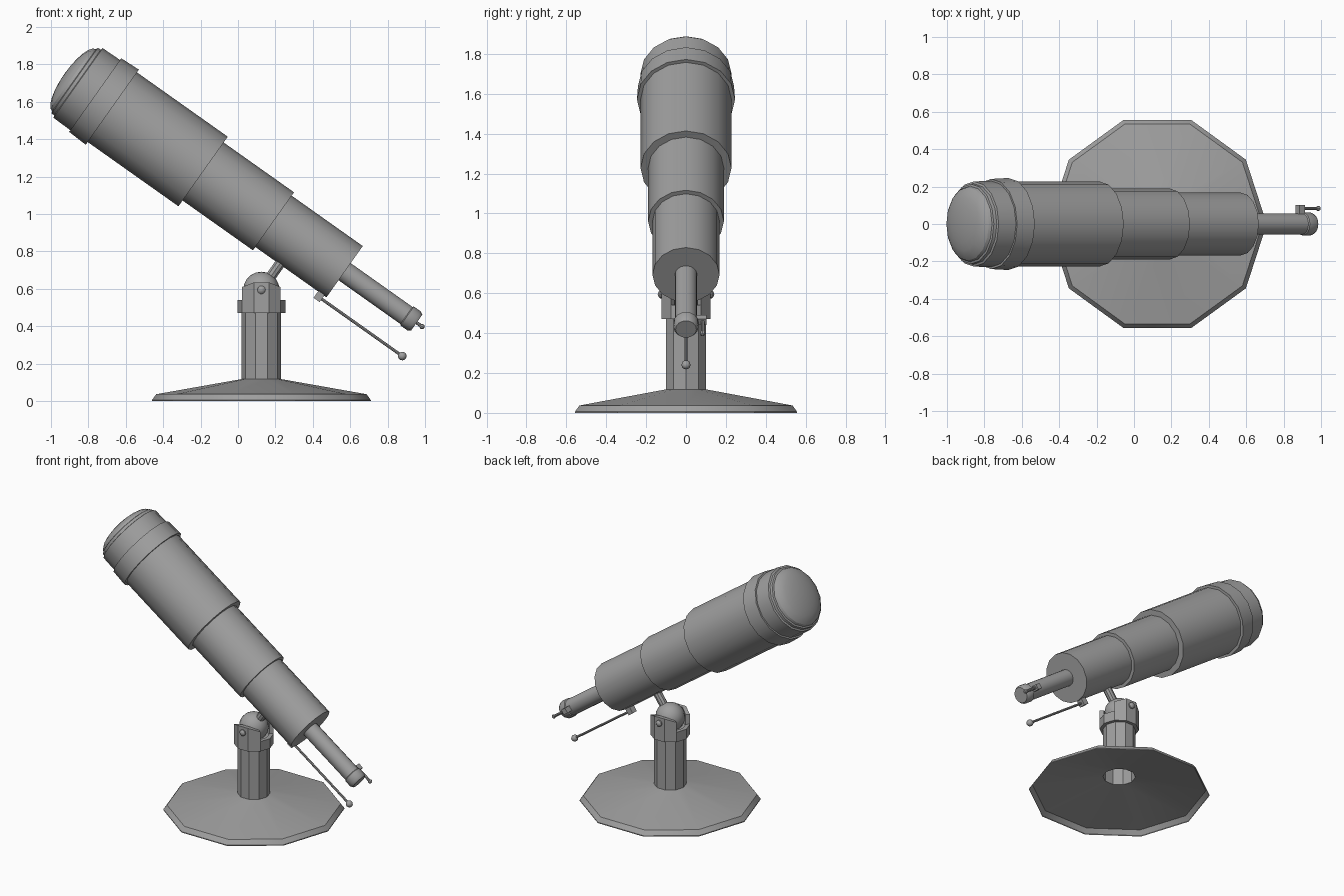
import bpy, bmesh
from math import sin, cos, pi, radians
from mathutils import Matrix, Vector

cube = bpy.data.objects.get("Cube")
if cube:
    bpy.data.objects.remove(cube, do_unlink=True)

grey = bpy.data.materials.new("plain grey")
grey.use_nodes = True
grey.diffuse_color = (0.35, 0.35, 0.35, 1)
grey.node_tree.nodes["Principled BSDF"].inputs["Base Color"].default_value = grey.diffuse_color

STAND_X = 0.125
BALL_Z = 0.595


def finish(name, bm, matrix):
    bm.transform(matrix)
    mesh = bpy.data.meshes.new(name)
    bm.to_mesh(mesh)
    bm.free()
    mesh.materials.append(grey)
    obj = bpy.data.objects.new(name, mesh)
    bpy.context.collection.objects.link(obj)
    bpy.ops.object.select_all(action="DESELECT")
    obj.select_set(True)
    bpy.context.view_layer.objects.active = obj
    bpy.ops.object.shade_smooth_by_angle(angle=radians(30))
    return obj


def lathe(name, profile, sides, matrix, first=0, steps=None, ring=False, solid=True):
    """Turn (radius, height) points about z; ring closes the profile, steps makes a partial turn."""
    bm = bmesh.new()
    partial = steps is not None
    angles = [2 * pi * (first + i) / sides for i in range(steps + 1 if partial else sides)]
    cols = [[bm.verts.new((r * cos(a), r * sin(a), h)) for r, h in profile] for a in angles]
    n = len(profile)
    for i in range(steps if partial else sides):
        a, b = cols[i], cols[(i + 1) % len(cols)]
        for j in range(n if ring else n - 1):
            k = (j + 1) % n
            bm.faces.new((a[j], b[j], b[k], a[k]))
    if partial:
        bm.faces.new(cols[0])
        bm.faces.new(cols[-1][::-1])
    bmesh.ops.remove_doubles(bm, verts=bm.verts, dist=1e-5)
    if solid:
        bmesh.ops.recalc_face_normals(bm, faces=bm.faces)
    return finish(name, bm, matrix)


def block(name, centre, size, matrix):
    bm = bmesh.new()
    bmesh.ops.create_cube(bm, size=1)
    bm.transform(Matrix.Translation(centre) @ Matrix.Diagonal((*size, 1)))
    return finish(name, bm, matrix)


def ball(name, centre, radius, matrix, segments=16):
    bm = bmesh.new()
    bmesh.ops.create_uvsphere(bm, u_segments=segments, v_segments=segments // 2 + 2, radius=radius)
    return finish(name, bm, matrix @ Matrix.Translation(centre))


def rod(radius, low, high):
    return [(0, low), (radius, low), (radius, high), (0, high)]


# Frames: stand upright; tube with z along the sight line, x toward its underside
stand = Matrix.Translation((STAND_X, 0, 0))
tilt = radians(35.3)
along = Vector((-cos(tilt), 0, sin(tilt)))
under = Vector((-sin(tilt), 0, -cos(tilt)))
tube = Matrix((under, along.cross(under), along)).transposed().to_4x4()
tube.translation = (0.57, 0, 0.692)

# Hollow foot and pillar
lathe("base", [(0.585, 0), (0.585, 0.006), (0.562, 0.037), (0.105, 0.118)],
      10, stand, solid=False)
lathe("pillar", [(0.105, 0.118), (0.105, 0.53), (0, 0.53)], 10, stand, solid=False)

# Collar with two raised ears holding the ball
lathe("collar", [(0.128, 0.47), (0.128, 0.54), (0.1, 0.54), (0.1, 0.47)], 10, stand, ring=True)
for side, first, turn in (("back", 1, -1), ("front", 6, 1)):
    ear = lathe(side + "_ear", [(0.128, 0.54), (0.128, 0.635), (0.1, 0.635), (0.1, 0.54)],
                10, stand, first=first, steps=3, ring=True)
    for v in ear.data.vertices:
        if v.co.z > 0.6 and abs(v.co.x - STAND_X) > 0.06:
            v.co.z -= 0.025
    outward = Matrix.Translation((STAND_X, 0, BALL_Z)) @ Matrix.Rotation(turn * pi / 2, 4, "X")
    lathe(side + "_bolt", [(0, 0.1), (0.022, 0.1), (0.022, 0.13), (0.014, 0.138), (0, 0.142)],
          10, outward)
ball("pivot_ball", (0, 0, BALL_Z), 0.097, stand)

# Neck from the ball to the underside of the tube
neck = Matrix.Translation((STAND_X, 0, BALL_Z)) @ (-under).to_track_quat("Z", "Y").to_matrix().to_4x4()
lathe("neck", rod(0.029, 0.05, 0.24), 10, neck)

# Stepped main tube with collar and cap rim
lathe("main_tube", [(0, 0), (0.168, 0), (0.168, 0.466), (0.19, 0.466), (0.19, 0.927),
                    (0.228, 0.927), (0.228, 1.522), (0.246, 1.522), (0.241, 1.634),
                    (0.23, 1.634), (0.228, 1.746), (0.216, 1.75), (0.214, 1.768),
                    (0.203, 1.772), (0, 1.772)], 16, tube)

# Domed front lens
dome = [(0.203 * cos(i * pi / 12), 1.772 + 0.062 * sin(i * pi / 12)) for i in range(7)]
lathe("lens_dome", dome, 16, tube, solid=False)

# Eyepiece with thicker end ring
lathe("eyepiece", [(0, 0.02), (0.056, 0.02), (0.056, -0.405), (0.062, -0.41),
                   (0.062, -0.455), (0.052, -0.472), (0, -0.472)], 16, tube)

# Small focus lever on the back side of the eyepiece
block("focus_block", (0, -0.075, -0.39), (0.036, 0.055, 0.036), tube)
lever = tube @ Matrix.Translation((0, -0.083, 0))
lathe("focus_lever", rod(0.009, -0.51, -0.38), 8, lever)
ball("focus_tip", (0, 0, -0.508), 0.014, lever, 8)

# Guide handle under the tube
block("handle_block", (0.185, 0, 0.035), (0.05, 0.045, 0.04), tube)
handle = tube @ Matrix.Translation((0.19, 0, 0))
lathe("handle_rod", rod(0.008, -0.5, 0.035), 8, handle)
ball("handle_knob", (0, 0, -0.512), 0.023, handle, 12)
